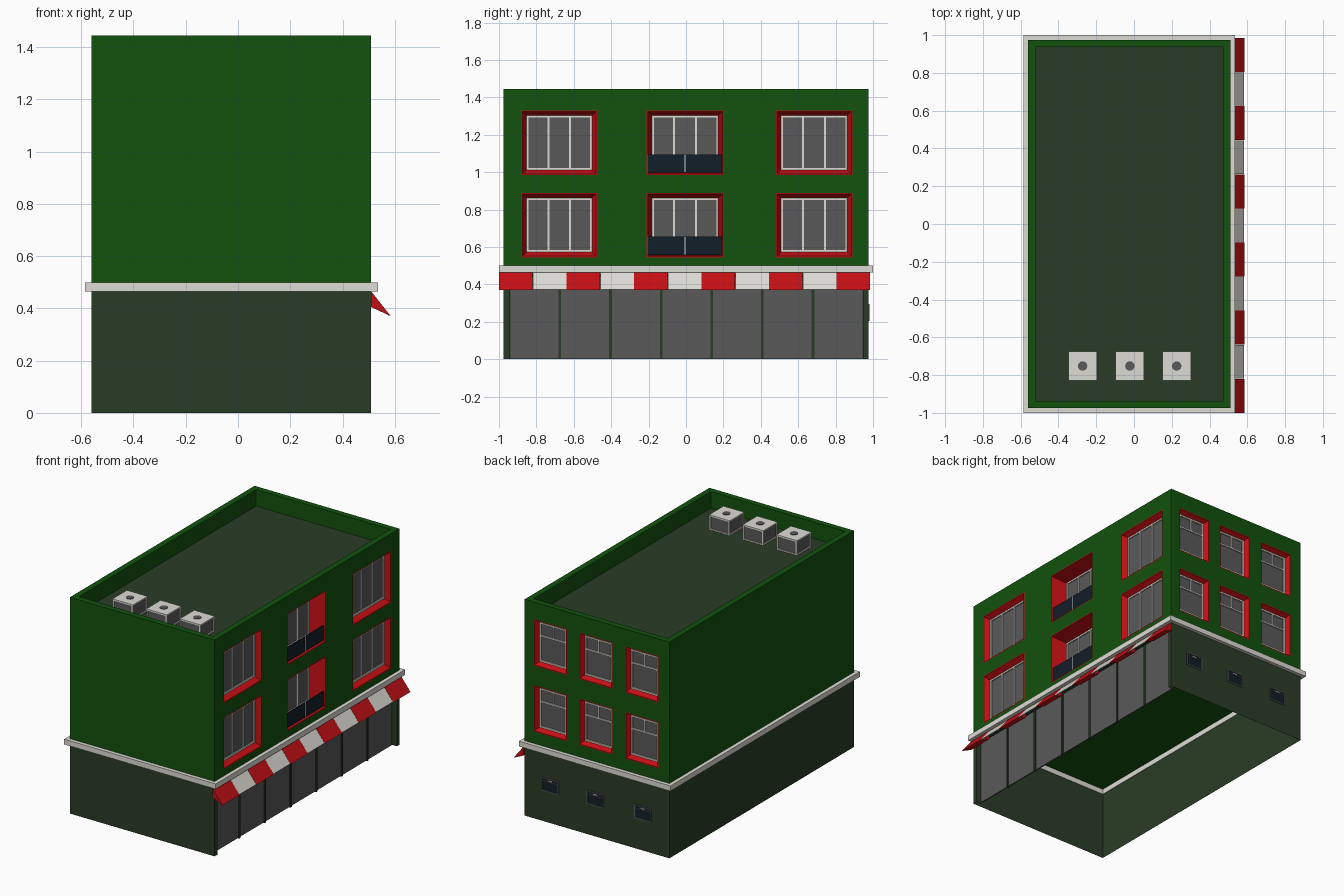
import bpy, bmesh
from mathutils import Vector

if "Cube" in bpy.data.objects:
    bpy.data.objects.remove(bpy.data.objects["Cube"])


def mat(name, r, g, b):
    m = bpy.data.materials.new(name)
    m.diffuse_color = (r, g, b, 1)
    m.use_nodes = True
    m.node_tree.nodes["Principled BSDF"].inputs["Base Color"].default_value = m.diffuse_color
    return m


GREEN = mat("wall_green", .006, .085, .004)
DARK = mat("dark_green", .023, .045, .019)
WHITE = mat("off_white", .72, .71, .66)
RED = mat("red", .56, .005, .007)
GLASS = mat("grey_glass", .1, .1, .1)
NAVY = mat("navy", .006, .013, .021)

X0, X1, Y0, Y1 = -.56, .51, -.975, .975   # wall planes
TRIM_Z, FLOOR_Z, TOP_Z = .465, .5, 1.445


def finish(name, bm, *mats, fix=True):
    if fix:
        bmesh.ops.recalc_face_normals(bm, faces=bm.faces)
    me = bpy.data.meshes.new(name)
    bm.to_mesh(me)
    bm.free()
    ob = bpy.data.objects.new(name, me)
    bpy.context.collection.objects.link(ob)
    for m in mats:
        me.materials.append(m)
    return ob


def add_box(bm, a, b):
    lo = Vector(map(min, a, b))
    hi = Vector(map(max, a, b))
    vs = bmesh.ops.create_cube(bm, size=1)["verts"]
    for v in vs:
        v.co = (lo + hi) / 2 + v.co * (hi - lo)


def boxes(name, pairs, m):
    bm = bmesh.new()
    for a, b in pairs:
        add_box(bm, a, b)
    return finish(name, bm, m)


def skin(name, loops, m, cyclic=True):
    """Bridge equal-length point loops; cyclic gives a closed ring."""
    bm = bmesh.new()
    vs = [[bm.verts.new(p) for p in lp] for lp in loops]
    n = len(vs[0])
    for i in range(len(vs) if cyclic else len(vs) - 1):
        a, b = vs[i], vs[(i + 1) % len(vs)]
        for k in range(n):
            bm.faces.new((a[k], a[(k + 1) % n], b[(k + 1) % n], b[k]))
    return finish(name, bm, m)


def side(u, d, z):      # point on right wall, d = depth inward
    return (X1 - d, u, z)


def back(u, d, z):      # point on back wall
    return (u, Y1 - d, z)


cut = bmesh.new()


def window(name, P, u0, u1, z0, z1, depth, border, style):
    def loop(i, d):
        return [P(u0 + i, d, z0 + i), P(u1 - i, d, z0 + i),
                P(u1 - i, d, z1 - i), P(u0 + i, d, z1 - i)]
    # hole, tapered red surround and glass
    add_box(cut, P(u0, -.05, z0), P(u1, depth + .02, z1))
    skin(name + "_surround", [loop(0, 0), loop(.006, 0), loop(border, depth), loop(0, depth)], RED)
    a, b, c, e = u0 + border, u1 - border, z0 + border, z1 - border
    boxes(name + "_glass", [(P(u0 + .002, depth, z0 + .002), P(u1 - .002, depth + .01, z1 - .002))], GLASS)
    # white frame and bars
    t, f, k = .01, depth - .008, depth + .001
    bars = [(a, a + t, c, e), (b - t, b, c, e), (a, b, c, c + t), (a, b, e - t, e)]
    w = b - a
    if style == "casement":
        bars += [(a + w * q - t / 2, a + w * q + t / 2, c, e) for q in (1 / 3, 2 / 3)]
    else:
        h = e - (e - c) * .32
        m = (a + b) / 2
        bars += [(a, b, h - t, h), (m - .004, m + .004, h, e)]
    boxes(name + "_frame", [(P(p, f, r), P(q, k, s)) for p, q, r, s in bars], WHITE)
    return a, b, c


# windows, two storeys
for level, top in (("lower", .89), ("upper", 1.33)):
    for i, (u0, u1) in enumerate([(-.88, -.475), (-.21, .2), (.48, .89)]):
        nm = f"{level}_side_window_{i + 1}"
        a, b, c = window(nm, side, u0, u1, top - .345, top, .11 if i == 1 else .04, .028, "casement")
        if i == 1:      # balcony railing panels
            m = (a + b) / 2
            boxes(nm + "_railing", [(side(a - .02, .008, c - .015), side(m - .003, .016, c + .082)),
                                    (side(m + .003, .008, c - .015), side(b + .02, .016, c + .082))], NAVY)
            boxes(nm + "_railing_post", [(side(m - .003, .007, c - .015), side(m + .003, .017, c + .082))], WHITE)
    for i, u in enumerate((.32, -.015, -.355)):
        window(f"{level}_back_window_{i + 1}", back, u - .123, u + .123, top - .31, top, .035, .024, "sash")

# upper storeys with sunken roof
bm = bmesh.new()
add_box(bm, (X0, Y0, FLOOR_Z), (X1, Y1, TOP_Z))
bm.normal_update()
roof = max(bm.faces, key=lambda f: f.calc_center_median().z)
bmesh.ops.inset_region(bm, faces=[roof], thickness=.055)
walls = bmesh.ops.extrude_discrete_faces(bm, faces=[roof])["faces"][0]
walls.material_index = 1
for v in walls.verts:
    v.co.z -= .11
upper = finish("upper_storeys", bm, GREEN, DARK)
cutter = finish("window_cutter", cut)
cutter.hide_render = True
mod = upper.modifiers.new("windows", "BOOLEAN")
mod.object, mod.solver = cutter, "EXACT"
dg = bpy.context.evaluated_depsgraph_get()
me = bpy.data.meshes.new_from_object(upper.evaluated_get(dg))
upper.modifiers.clear()
upper.data = me
bpy.data.objects.remove(cutter)

# ground floor shell, open below, with recessed shop front
plan = [(X1, -.945), (X1, Y0), (X0, Y0), (X0, Y1), (X1, Y1), (X1, .95), (.475, .95), (.475, -.945)]
skin("ground_floor_walls", [[(x, y, z) for x, y in plan] for z in (0, TRIM_Z + .035)], DARK, cyclic=False)
boxes("shop_header", [((.475, -.945, .44), (X1, .95, TRIM_Z))], DARK)

# shop front panes and mullions
edges = [-.945 + i * 1.895 / 7 for i in range(8)]
boxes("shop_panes", [((.474, p + .007, .004), (.48, q - .007, .44)) for p, q in zip(edges, edges[1:])], GLASS)
boxes("shop_mullions", [((.474, y - .007, 0), (.486, y + .007, .44)) for y in edges[1:-1]], DARK)


# trim band round the building
def rect(g, z):
    return [(X0 - g, Y0 - g, z), (X1 + g, Y0 - g, z), (X1 + g, Y1 + g, z), (X0 - g, Y1 + g, z)]


skin("trim_band", [rect(.025, TRIM_Z), rect(.025, FLOOR_Z), rect(-.003, FLOOR_Z), rect(-.003, TRIM_Z)], WHITE)


# striped awning
def prism(bm, prof, y0, y1):
    a, b = [[bm.verts.new((x, y, z)) for x, z in prof] for y in (y0, y1)]
    bm.faces.new(a)
    bm.faces.new(b)
    n = len(a)
    for k in range(n):
        bm.faces.new((a[k], a[(k + 1) % n], b[(k + 1) % n], b[k]))


wedge = [(X1, .465), (X1, .405), (.585, .37)]
sheet = [(X1, .464), (X1, .452), (.575, .372), (.583, .372)]
stripes = {RED: bmesh.new(), WHITE: bmesh.new()}
step = 1.985 / 11
for i in range(11):
    y = -1 + i * step
    if i % 2 == 0:
        prism(stripes[RED], wedge, y, y + step)
    else:
        prism(stripes[WHITE], sheet, y + .001, y + step - .001)
finish("awning_red_stripes", stripes[RED], RED)
finish("awning_white_stripes", stripes[WHITE], WHITE)

# small ground floor windows at the back
for i, u in enumerate((.32, -.015, -.365)):
    a, b, c, e = u - .063, u + .063, .205, .295
    boxes(f"vent_window_{i + 1}", [(back(a, .004, c), back(b, -.002, e))], NAVY)
    t = .006
    boxes(f"vent_window_frame_{i + 1}", [(back(p, .004, r), back(q, -.005, s)) for p, q, r, s in (
        (a, a + t, c, e), (b - t, b, c, e), (a, b, c, c + t), (a, b, e - t, e),
        (a, b, e - .024, e - .02))], GLASS)
    boxes(f"vent_window_handle_{i + 1}", [(back(u - .015, 0, e - .018), back(u + .015, -.006, e - .012))], WHITE)

# rooftop air units
RZ = TOP_Z - .11
for i, x in enumerate((-.272, -.022, .226)):
    y, w, h = -.752, .076, .1
    boxes(f"air_unit_core_{i + 1}", [((x - w + .006, y - w + .006, RZ), (x + w - .006, y + w - .006, RZ + h - .004))], GLASS)
    parts = [((x - w, y - w, RZ + h - .01), (x + w, y + w, RZ + h)),
             ((x - w, y - w, RZ), (x + w, y + w, RZ + .008))]
    for sx in (-1, 1):
        for sy in (-1, 1):
            parts.append(((x + sx * w, y + sy * w, RZ), (x + sx * (w - .01), y + sy * (w - .01), RZ + h)))
    boxes(f"air_unit_case_{i + 1}", parts, WHITE)
    bm = bmesh.new()
    bmesh.ops.create_cone(bm, cap_ends=True, segments=16, radius1=.025, radius2=.025, depth=.006)
    bmesh.ops.translate(bm, verts=bm.verts, vec=(x, y, RZ + h))
    finish(f"air_unit_fan_{i + 1}", bm, GLASS)
